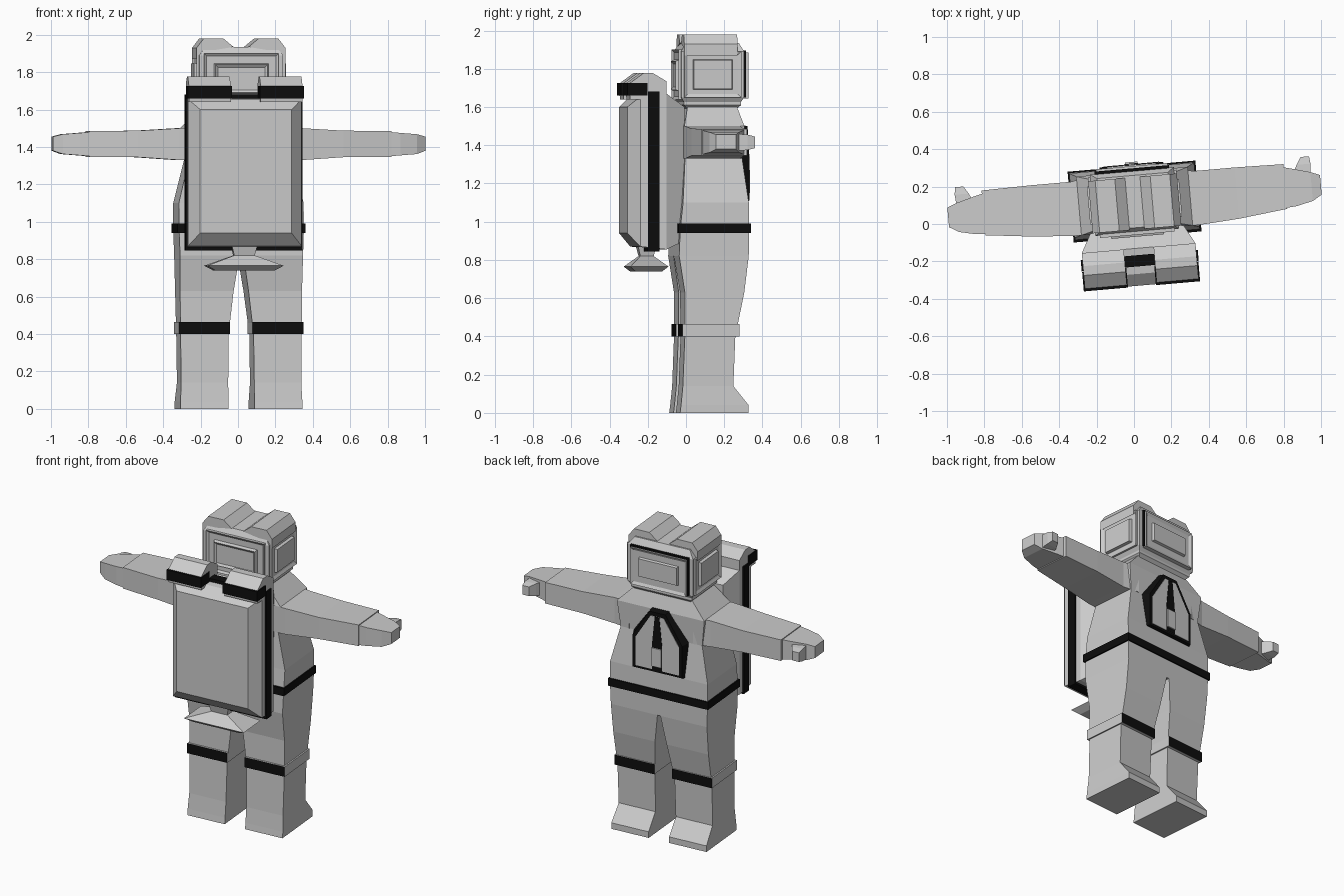
import bpy
import bmesh
import math
from mathutils import Matrix

if "Cube" in bpy.data.objects:
    bpy.data.objects.remove(bpy.data.objects["Cube"], do_unlink=True)


def make_material(name, value):
    mat = bpy.data.materials.new(name)
    mat.use_nodes = True
    color = (value, value, value, 1)
    mat.diffuse_color = color
    mat.node_tree.nodes["Principled BSDF"].inputs["Base Color"].default_value = color
    return mat


GREY = make_material("suit_grey", 0.6)
BLACK = make_material("strap_black", 0.004)

# The whole figure is turned slightly about the vertical axis
PLACE = Matrix.Translation((0.003, 0.12, 0)) @ Matrix.Rotation(math.radians(5), 4, "Z")


def finish(name, bm, mats, rule=None):
    bmesh.ops.recalc_face_normals(bm, faces=bm.faces[:])
    bm.normal_update()
    if rule:
        for f in bm.faces:
            f.material_index = rule(f)
    bm.transform(PLACE)
    mesh = bpy.data.meshes.new(name)
    bm.to_mesh(mesh)
    bm.free()
    for m in mats:
        mesh.materials.append(m)
    ob = bpy.data.objects.new(name, mesh)
    bpy.context.scene.collection.objects.link(ob)
    return ob


def skin(name, rings, mat=GREY, inset=None, rule=None):
    """Join equal rings of points; optionally sink a border into the last cap."""
    bm = bmesh.new()
    loops = [[bm.verts.new(p) for p in ring] for ring in rings]
    n = len(loops[0])
    for a, b in zip(loops, loops[1:]):
        for i in range(n):
            j = (i + 1) % n
            bm.faces.new((a[i], a[j], b[j], b[i]))
    bm.faces.new(loops[0])
    cap = bm.faces.new(loops[-1])
    if inset:
        bmesh.ops.recalc_face_normals(bm, faces=bm.faces[:])
        bmesh.ops.inset_region(bm, faces=[cap], thickness=inset, depth=-0.01)
    mats = mat if isinstance(mat, list) else [mat]
    return finish(name, bm, mats, rule)


def loft(name, axis, sections, mat=GREY, side=1, **kw):
    """Rectangular sections (t, a0, a1, b0, b1) along an axis; side mirrors x."""
    rings = []
    for t, a0, a1, b0, b1 in sections:
        ring = []
        for a, b in ((a0, b0), (a1, b0), (a1, b1), (a0, b1)):
            x, y, z = {"x": (t, a, b), "y": (a, t, b), "z": (a, b, t)}[axis]
            ring.append((side * x, y, z))
        rings.append(ring)
    return skin(name, rings, mat, **kw)


def box(name, x0, x1, y0, y1, z0, z1, mat=GREY, side=1, **kw):
    return loft(name, "z", [(z0, x0, x1, y0, y1), (z1, x0, x1, y0, y1)], mat, side, **kw)


def stack(name, rows, mat=GREY):
    """Symmetric body sections: height, half width, back, front."""
    return loft(name, "z", [(z, -w, w, b, f) for z, w, b, f in rows], mat)


# Torso, hips and sloping shoulders
stack("torso", [(0.82, 0.33, -0.185, 0.18), (0.96, 0.335, -0.18, 0.182),
                (1.1, 0.335, -0.165, 0.18), (1.33, 0.28, -0.15, 0.15),
                (1.5, 0.3, -0.155, 0.16), (1.6, 0.2, -0.13, 0.13)])
stack("waist_belt", [(0.94, 0.343, -0.19, 0.19), (0.99, 0.343, -0.19, 0.19)], BLACK)

# Legs, knee bands, arms, hands and thumbs
for side, label in ((1, "left"), (-1, "right")):
    loft(label + "_leg", "z", [
        (0, 0.07, 0.327, -0.18, 0.18), (0.04, 0.07, 0.327, -0.175, 0.18),
        (0.14, 0.07, 0.322, -0.165, 0.1), (0.4, 0.067, 0.325, -0.155, 0.11),
        (0.63, 0.04, 0.327, -0.155, 0.157), (0.82, 0.01, 0.33, -0.185, 0.18)], side=side)
    box(label + "_knee_band", 0.06, 0.335, -0.168, 0.13, 0.4, 0.465, [GREY, BLACK], side,
        rule=lambda f: int(abs(f.normal.y) > 0.7))
    loft(label + "_arm", "x", [
        (0.22, -0.155, 0.155, 1.33, 1.505), (0.33, -0.155, 0.135, 1.33, 1.5),
        (0.55, -0.14, 0.135, 1.345, 1.487), (0.81, -0.11, 0.13, 1.347, 1.485)], side=side)
    loft(label + "_hand", "x", [
        (0.8, -0.105, 0.115, 1.35, 1.48), (0.86, -0.1, 0.1, 1.355, 1.475),
        (0.95, -0.08, 0.075, 1.362, 1.468), (1, -0.05, 0.055, 1.38, 1.455)], side=side)
    loft(label + "_thumb", "y", [
        (0.06, 0.85, 0.95, 1.37, 1.46), (0.12, 0.88, 0.955, 1.375, 1.455),
        (0.16, 0.905, 0.95, 1.385, 1.445)], side=side)

# Neck ring and helmet shell
stack("neck_ring", [(1.59, 0.19, -0.13, 0.13), (1.61, 0.21, -0.15, 0.15),
                    (1.63, 0.21, -0.15, 0.15)])
stack("helmet", [(1.61, 0.2, -0.14, 0.14), (1.65, 0.225, -0.165, 0.165),
                 (1.89, 0.225, -0.165, 0.165), (1.935, 0.19, -0.14, 0.14)])

# Recessed panels on the back, front and sides of the helmet
loft("rear_panel", "y", [(-0.15, -0.2, 0.2, 1.64, 1.9), (-0.178, -0.2, 0.2, 1.64, 1.9)], inset=0.02)
loft("rear_plate", "y", [(-0.16, -0.15, 0.15, 1.68, 1.85), (-0.188, -0.14, 0.14, 1.69, 1.84)], inset=0.02)
loft("visor_seal", "y", [(0.15, -0.2, 0.2, 1.65, 1.895), (0.178, -0.2, 0.2, 1.65, 1.895)], BLACK)
loft("visor_frame", "y", [(0.15, -0.192, 0.192, 1.645, 1.885), (0.19, -0.192, 0.192, 1.645, 1.885)], inset=0.025)
loft("visor_screen", "y", [(0.16, -0.14, 0.14, 1.7, 1.835), (0.196, -0.13, 0.13, 1.71, 1.825)])
for side, label in ((1, "left"), (-1, "right")):
    loft(label + "_ear_panel", "x", [
        (0.2, -0.15, 0.15, 1.65, 1.89), (0.238, -0.15, 0.15, 1.65, 1.89)], side=side, inset=0.025)
    loft(label + "_ear_plate", "x", [
        (0.22, -0.105, 0.105, 1.69, 1.85), (0.247, -0.1, 0.1, 1.695, 1.845)], side=side)
    # Arched lamp housing on top
    arch = [(0.238, 1.87), (0.238, 1.93), (0.2, 1.98), (0.095, 1.98), (0.04, 1.935), (0.19, 1.91)]
    skin(label + "_lamp_housing", [[(side * x, y, z) for x, z in arch] for y in (-0.15, 0.13)])

# Backpack with strap
loft("backpack", "y", [
    (-0.45, -0.245, 0.245, 0.94, 1.6), (-0.387, -0.305, 0.305, 0.87, 1.655),
    (-0.25, -0.305, 0.305, 0.855, 1.67), (-0.15, -0.25, 0.25, 0.9, 1.6)])
loft("backpack_strap", "y", [
    (-0.347, -0.314, 0.314, 0.845, 1.68), (-0.287, -0.314, 0.314, 0.845, 1.68)], BLACK)

# Canisters on top of the backpack, with black clamps
profile = [(-0.44, 1.64), (-0.448, 1.72), (-0.37, 1.777), (-0.32, 1.777), (-0.25, 1.735), (-0.25, 1.64)]
for side, label in ((1, "left"), (-1, "right")):
    skin(label + "_canister", [[(side * x, y, z) for y, z in profile] for x in (0.08, 0.305)])
    box(label + "_canister_clamp", 0.075, 0.312, -0.455, -0.35, 1.66, 1.725, BLACK, side)

# Flared thruster below the backpack
loft("thruster", "z", [
    (0.88, -0.07, 0.07, -0.38, -0.28), (0.82, -0.055, 0.055, -0.365, -0.295),
    (0.765, -0.205, 0.205, -0.43, -0.23), (0.74, -0.16, 0.16, -0.4, -0.26)])


# Chest unit: black bevelled base, grey face, black centre strip, grey buckle
def shield(half, bottom, corner, top, tip):
    return [(-half, bottom), (half, bottom), (half, corner), (tip, top), (-tip, top), (-half, corner)]


base = shield(0.19, 1.1, 1.33, 1.51, 0.06)
front = shield(0.17, 1.11, 1.32, 1.5, 0.055)
face = shield(0.15, 1.125, 1.31, 1.475, 0.045)
strip = [(-0.035, 1.125), (0.035, 1.125), (0.035, 1.28), (0.015, 1.475), (-0.015, 1.475), (-0.035, 1.28)]


def slab(name, outlines, depths, mat):
    skin(name, [[(x, y, z) for x, z in o] for o, y in zip(outlines, depths)], mat)


slab("chest_unit", [base, front], [0.145, 0.198], BLACK)
slab("chest_face", [face, face], [0.196, 0.201], GREY)
slab("chest_strip", [strip, strip], [0.199, 0.204], BLACK)
box("chest_buckle", -0.033, 0.033, 0.19, 0.212, 1.15, 1.27)
